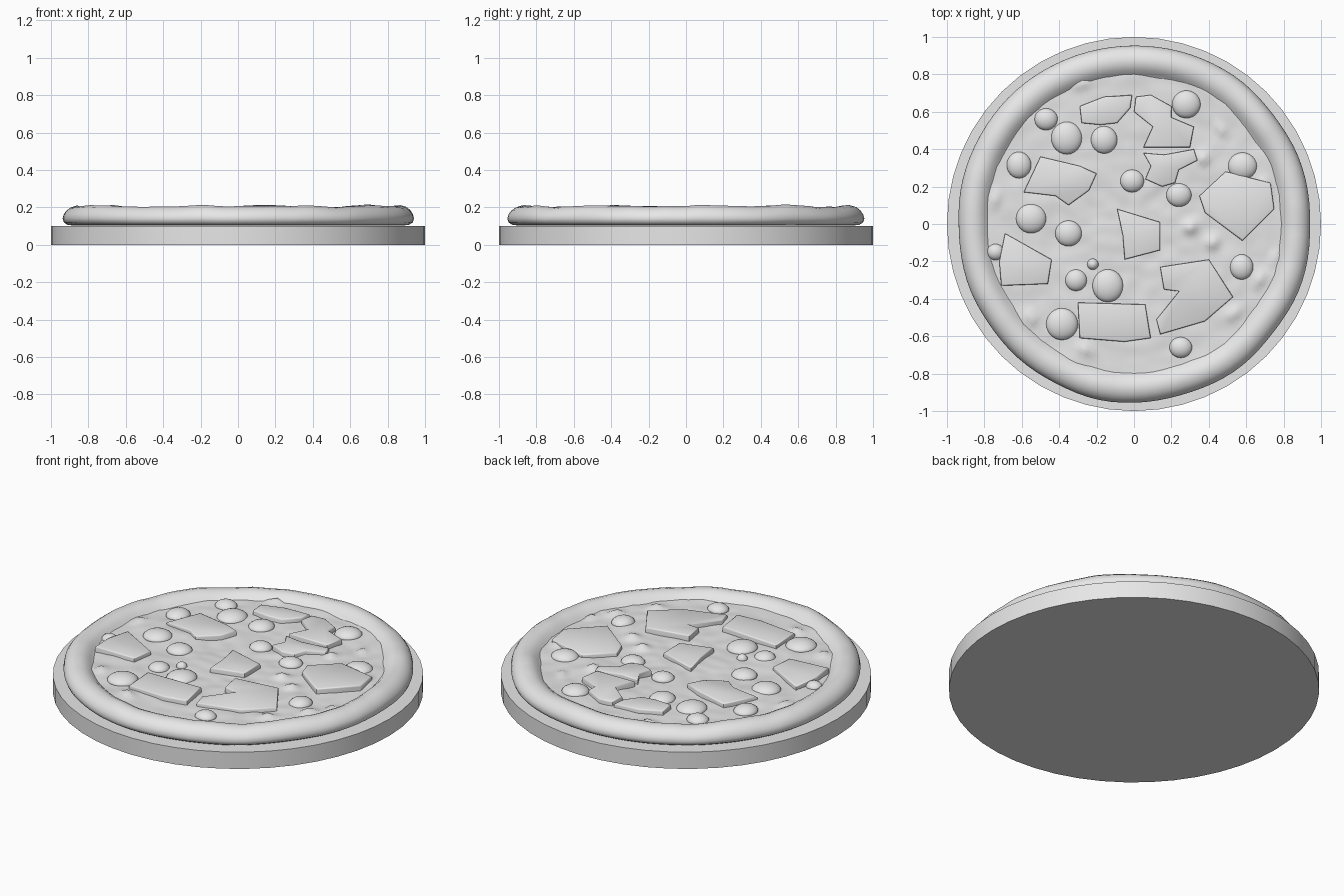
import bpy
import bmesh
import math
import random
from mathutils import Vector, noise

random.seed(4)
cube = bpy.data.objects.get("Cube")
if cube:
    bpy.data.objects.remove(cube, do_unlink=True)

grey = bpy.data.materials.new("plain grey")
grey.use_nodes = True
grey.diffuse_color = (0.8, 0.8, 0.8, 1)
grey.node_tree.nodes["Principled BSDF"].inputs["Base Color"].default_value = grey.diffuse_color


def finish(name, bm, angle=40):
    """Turn a bmesh into a smooth shaded, coloured object."""
    bmesh.ops.recalc_face_normals(bm, faces=bm.faces)
    mesh = bpy.data.meshes.new(name)
    bm.to_mesh(mesh)
    bm.free()
    mesh.materials.append(grey)
    obj = bpy.data.objects.new(name, mesh)
    bpy.context.collection.objects.link(obj)
    bpy.ops.object.select_all(action="DESELECT")
    obj.select_set(True)
    bpy.context.view_layer.objects.active = obj
    bpy.ops.object.shade_smooth_by_angle(angle=math.radians(angle))
    return obj


def lathe(name, profile, sides, shape=None, angle=40):
    """Spin (radius, height) points round z, then reshape each vertex."""
    bm = bmesh.new()
    verts = [bm.verts.new((r, 0, z)) for r, z in profile]
    edges = [bm.edges.new(pair) for pair in zip(verts, verts[1:])]
    bmesh.ops.spin(bm, geom=verts + edges, axis=(0, 0, 1), cent=(0, 0, 0),
                   angle=math.tau, steps=sides)
    bmesh.ops.remove_doubles(bm, verts=bm.verts, dist=0.0005)
    if shape:
        for v in bm.verts:
            v.co = shape(v.co)
    return finish(name, bm, angle)


# Small lumps of topping hidden under the cheese: x, y, radius
LUMPS = [(.37, .35, .04), (.47, .5, .04), (.7, .2, .04), (.53, -.48, .05),
         (-.26, -.67, .045), (-.55, -.5, .05), (-.74, .13, .035), (.42, -.1, .05),
         (.67, -.3, .035), (.75, -.18, .03), (-.28, .75, .045), (.3, -.02, .05)]


def cheese_height(x, y):
    z = 0.168
    z += 0.007 * noise.noise(Vector((x * 5, y * 5, 1)))
    z += 0.006 * noise.noise(Vector((x * 11, y * 13, 3)))
    for cx, cy, r in LUMPS:
        z += 0.026 * math.exp(-((x - cx) ** 2 + (y - cy) ** 2) / (r * r * 0.5))
    return z


def crust_shape(co):
    a = math.atan2(co.y, co.x)
    d = Vector((math.cos(a), math.sin(a), 0))
    wide = 1 + 0.012 * noise.noise(d * 2.5) + 0.012 * abs(d.y)
    lift = 0.1 * noise.noise(d * 3 + Vector((0, 0, 5)))
    lift += 0.07 * noise.noise(d * 7)
    return Vector((co.x * wide, co.y * wide, 0.1 + (co.z - 0.1) * (1 + lift)))


# Round serving board
lathe("serving_board", [(0, 0), (1, 0), (1, .1), (0, .1)], 48)

# Puffy crust ring with a closed base
lathe("crust", [(0, .103), (.88, .103), (.915, .107), (.935, .12), (.942, .14),
                (.936, .162), (.922, .182), (.9, .198), (.87, .207), (.84, .204),
                (.815, .192), (.795, .175), (.78, .16), (.76, .15)],
      96, crust_shape, 60)

# Lumpy cheese surface
lathe("cheese", [(0.82 * i / 44, 0) for i in range(45)], 128,
      lambda co: Vector((co.x, co.y, cheese_height(co.x, co.y))), 80)

# Flat cut slices, each an outline seen from above
SLICES = [
    [(-.29, .63), (-.16, .68), (-.01, .69), (-.02, .62), (-.09, .54), (-.18, .53), (-.28, .54)],
    [(.01, .68), (.09, .69), (.2, .63), (.2, .57), (.32, .52), (.3, .41), (.05, .41), (.1, .52), (0, .6)],
    [(.05, .38), (.16, .37), (.32, .4), (.34, .34), (.24, .29), (.22, .22), (.15, .2), (.06, .24), (.09, .31)],
    [(-.5, .36), (-.29, .31), (-.2, .27), (-.24, .18), (-.35, .1), (-.42, .15), (-.59, .17)],
    [(.49, .28), (.73, .22), (.75, .08), (.58, -.09), (.38, .06), (.35, .15)],
    [(-.09, .08), (.14, .01), (.14, -.14), (-.05, -.19), (-.06, -.06)],
    [(-.69, -.05), (-.44, -.19), (-.46, -.32), (-.71, -.33), (-.72, -.2)],
    [(.14, -.23), (.4, -.19), (.53, -.39), (.38, -.52), (.14, -.59), (.12, -.51), (.24, -.36), (.16, -.35)],
    [(-.3, -.42), (.06, -.43), (.09, -.61), (-.05, -.63), (-.29, -.61)],
]
for number, outline in enumerate(SLICES, 1):
    bm = bmesh.new()
    tilt = Vector((random.uniform(-.04, .04), random.uniform(-.04, .04)))
    middle = sum((Vector(p) for p in outline), Vector((0, 0))) / len(outline)
    top = bm.faces.new([bm.verts.new((x, y, 0.196 + tilt.dot(Vector((x, y)) - middle)))
                        for x, y in outline])
    base = bmesh.ops.extrude_face_region(bm, geom=[top], use_keep_orig=True)["geom"]
    for v in base:
        if isinstance(v, bmesh.types.BMVert):
            v.co.z = 0.15
    rim = [e for e in bm.edges if all(v.co.z > 0.16 for v in e.verts)]
    bmesh.ops.bevel(bm, geom=rim, offset=0.008, segments=2, profile=0.5, affect="EDGES")
    finish(f"topping_slice_{number}", bm, 50)

# Rounded topping pieces: x, y, radius
ROUNDS = [(-.47, .56, .06), (-.36, .46, .085), (-.16, .45, .072), (.28, .64, .075),
          (-.01, .23, .062), (.24, .155, .065), (.58, .31, .075), (-.615, .315, .068),
          (-.55, .03, .08), (-.35, -.05, .07), (-.31, -.3, .058), (-.14, -.33, .085),
          (-.385, -.535, .085), (.575, -.23, .065), (.25, -.66, .058),
          (-.74, -.15, .045), (-.22, -.215, .03)]
for number, (x, y, r) in enumerate(ROUNDS, 1):
    bm = bmesh.new()
    bmesh.ops.create_uvsphere(bm, u_segments=24, v_segments=12, radius=1)
    stretch = random.uniform(0.95, 1.05)
    for v in bm.verts:
        # Flattened dome with a soft, full shoulder
        height = math.copysign(abs(v.co.z) ** 1.2, v.co.z)
        v.co = (x + v.co.x * r * stretch, y + v.co.y * r / stretch,
                0.168 + height * (0.022 + r * 0.17))
    finish(f"topping_round_{number}", bm, 80)
